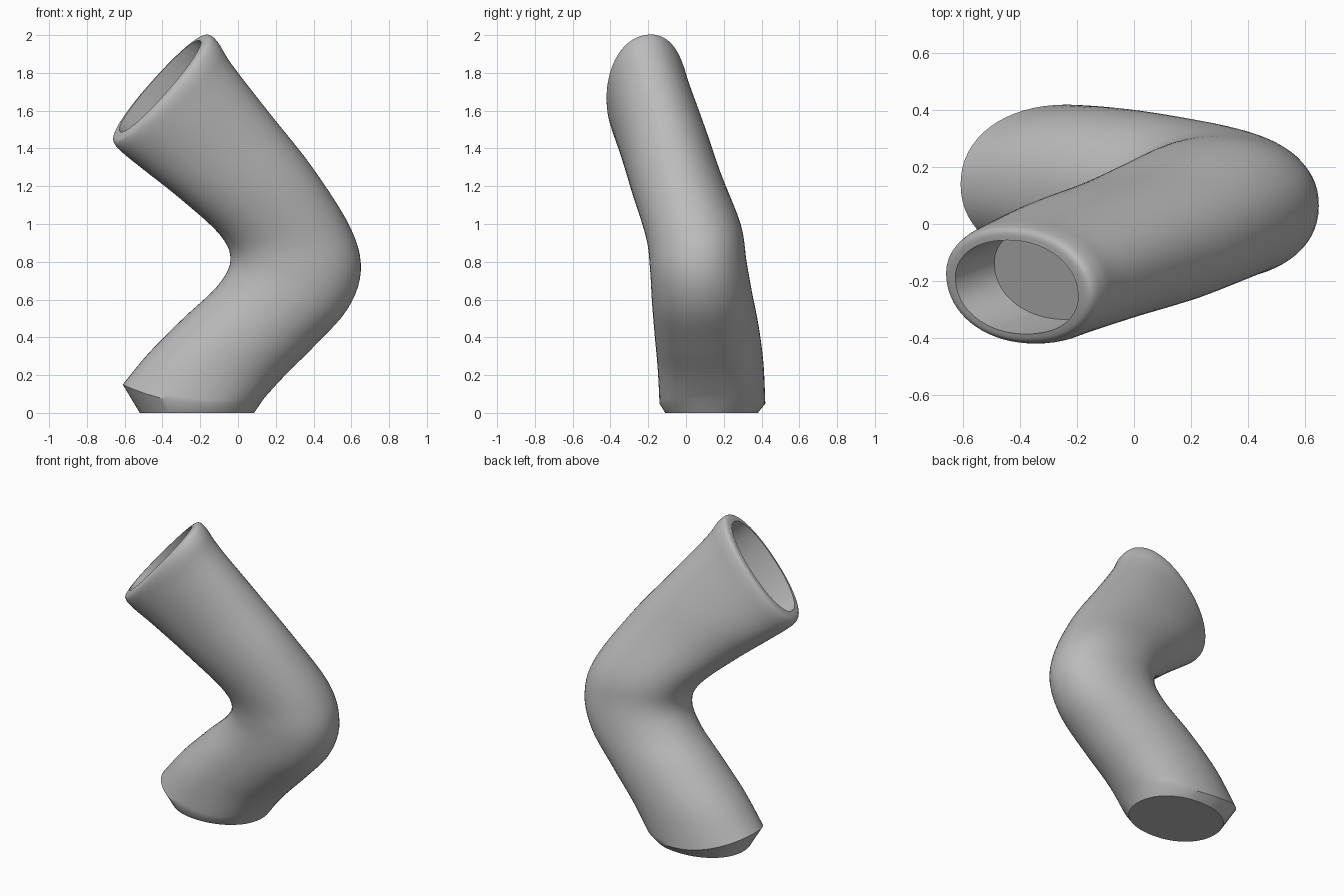
import bpy
import bmesh
from math import cos, sin, pi, copysign
from mathutils import Vector

SIDES = 64
STEPS = 5

default = bpy.data.objects.get("Cube")
if default:
    bpy.data.objects.remove(default, do_unlink=True)

grey = bpy.data.materials.new("plain grey")
grey.use_nodes = True
colour = (0.5, 0.5, 0.5, 1)
grey.diffuse_color = colour
grey.node_tree.nodes["Principled BSDF"].inputs["Base Color"].default_value = colour

# Cross-sections from the foot to the lip:
# inner x, inner z, outer x, outer z, centre y, half depth, lean, sag
SECTIONS = [
    (-.61, .15, .14, .08, .14, .28, 0, .065),
    (-.47, .32, .25, .2, .13, .28, .05, .01),
    (-.29, .5, .41, .36, .11, .275, .1, 0),
    (-.11, .67, .58, .55, .085, .265, .1, 0),
    (-.04, .81, .65, .75, .065, .255, .1, 0),
    (-.1, .95, .6, .97, .04, .25, .15, 0),
    (-.31, 1.14, .4, 1.29, -.05, .235, .2, 0),
    (-.5, 1.29, .18, 1.57, -.12, .225, .25, 0),
    (-.62, 1.385, -.03, 1.84, -.185, .215, .28, 0),
    (-.655, 1.43, -.105, 1.96, -.21, .21, .28, 0),
    (-.65, 1.46, -.155, 2, -.218, .195, .28, 0),
    (-.625, 1.49, -.2, 1.97, -.222, .165, .28, 0),
]


def blend(a, b, c, d, t):
    """Smooth curve through b and c."""
    return b + t * (c - a + t * (2 * a - 5 * b + 4 * c - d + t * (3 * (b - c) + d - a))) / 2


def rounded(value):
    """Slightly squared circle coordinate."""
    return copysign(abs(value) ** 0.94, value)


def section_ring(section):
    """Points around one section, and the direction of the tube there."""
    lx, lz, rx, rz, y, depth, lean, sag = section
    centre = Vector((lx + rx, 2 * y, lz + rz)) / 2
    across = Vector((rx - lx, 0, rz - lz)) / 2
    along = Vector((-across.z, 0, across.x)).normalized()
    side = (Vector((0, 1, 0)) + along * lean) * depth
    points = []
    for i in range(SIDES):
        a = 2 * pi * i / SIDES
        point = centre + across * rounded(cos(a)) + side * rounded(sin(a))
        point.z -= sag * sin(a) ** 2
        points.append(point)
    return points, (along - Vector((0, lean, 0))).normalized()


# Foot, a flat base below the slanted cut edge
rings = [section_ring((-.52, 0, .085, 0, .135, .245, 0, 0))[0]]

# Bent tube with a rounded lip
last = len(SECTIONS) - 1
for k in range(last):
    keys = [SECTIONS[min(max(k + j, 0), last)] for j in (-1, 0, 1, 2)]
    for s in range(STEPS):
        rings.append(section_ring([blend(*col, s / STEPS) for col in zip(*keys)])[0])

# Shallow socket inside the lip
lip, direction = section_ring(SECTIONS[last])
rings.append(lip)
rings.append([p - direction * 0.19 for p in lip])

bm = bmesh.new()
loops = [[bm.verts.new(p) for p in ring] for ring in rings]
for low, high in zip(loops, loops[1:]):
    for i in range(SIDES):
        j = (i + 1) % SIDES
        bm.faces.new((low[i], low[j], high[j], high[i]))
bm.faces.new(loops[0][::-1])
bm.faces.new(loops[-1])
bmesh.ops.recalc_face_normals(bm, faces=bm.faces)

mesh = bpy.data.meshes.new("bent_tube")
bm.to_mesh(mesh)
bm.free()
mesh.materials.append(grey)
tube = bpy.data.objects.new("bent_tube", mesh)
bpy.context.collection.objects.link(tube)

# Smooth skin, sharp at the foot and socket edges
bpy.ops.object.select_all(action="DESELECT")
tube.select_set(True)
bpy.context.view_layer.objects.active = tube
bpy.ops.object.shade_smooth_by_angle(angle=pi / 5)
